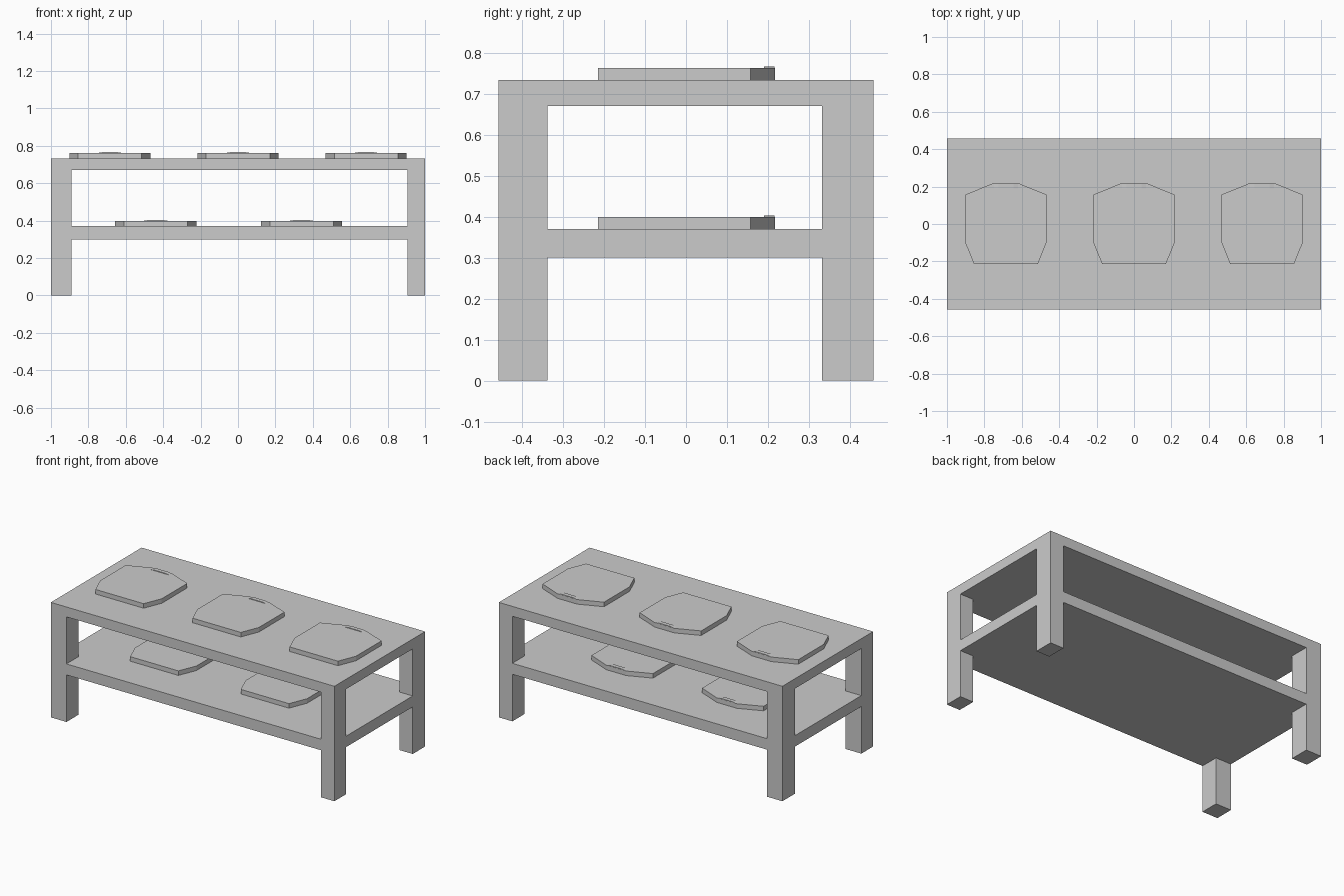
import bpy, bmesh

cube = bpy.data.objects.get("Cube")
if cube:
    bpy.data.objects.remove(cube, do_unlink=True)

grey = bpy.data.materials.new("light_grey")
grey.use_nodes = True
colour = (0.6, 0.6, 0.6, 1)
grey.diffuse_color = colour
grey.node_tree.nodes["Principled BSDF"].inputs["Base Color"].default_value = colour


def finish(bm, name):
    bmesh.ops.remove_doubles(bm, verts=bm.verts, dist=0.0001)
    bmesh.ops.recalc_face_normals(bm, faces=bm.faces)
    mesh = bpy.data.meshes.new(name)
    bm.to_mesh(mesh)
    bm.free()
    mesh.materials.append(grey)
    obj = bpy.data.objects.new(name, mesh)
    bpy.context.collection.objects.link(obj)
    return obj


def loft(bm, lower, upper, z0, z1):
    """Closed prism between two matching outlines."""
    a = [bm.verts.new((x, y, z0)) for x, y in lower]
    b = [bm.verts.new((x, y, z1)) for x, y in upper]
    bm.faces.new(a[::-1])
    bm.faces.new(b)
    for i in range(len(a)):
        j = (i + 1) % len(a)
        bm.faces.new((a[i], a[j], b[j], b[i]))


# Table frame: one welded skin around the solid cells of a small grid
GRID = (
    (-1, -0.89, 0.905, 1),
    (-0.457, -0.338, 0.332, 0.457),
    (0, 0.30, 0.37, 0.67, 0.733),
)


def solid(cell):
    i, j, k = cell
    if not (0 <= i < 3 and 0 <= j < 3 and 0 <= k < 4):
        return False
    return k in (1, 3) or (i != 1 and j != 1)   # slabs, or corner legs


def build_frame():
    bm = bmesh.new()
    cells = [(i, j, k) for i in range(3) for j in range(3) for k in range(4)]
    for cell in filter(solid, cells):
        for axis in range(3):
            for side in (0, 1):
                near = list(cell)
                near[axis] += 2 * side - 1
                if solid(near):
                    continue
                corners = []
                for u, v in ((0, 0), (1, 0), (1, 1), (0, 1)):
                    idx = list(cell)
                    idx[axis] += side
                    idx[(axis + 1) % 3] += u
                    idx[(axis + 2) % 3] += v
                    corners.append(bm.verts.new([GRID[n][idx[n]] for n in range(3)]))
                bm.faces.new(corners)
    return finish(bm, "table_frame")


build_frame()

# Seat pads: eight-sided slabs with a low raised lip at the back
HALF = [(0.17, -0.215), (0.217, -0.10), (0.217, 0.157), (0.07, 0.217)]
OUTLINE = HALF + [(-x, y) for x, y in reversed(HALF)]


def lip(w):
    return [(-w, 0.19), (w, 0.19), (w, 0.216), (-w, 0.216)]


def add_pad(name, x, z):
    bm = bmesh.new()
    loft(bm, OUTLINE, OUTLINE, 0, 0.029)
    loft(bm, lip(0.07), lip(0.04), 0.028, 0.033)
    finish(bm, name).location = (x, 0, z)


for label, x in (("right", -0.685), ("middle", 0), ("left", 0.685)):
    add_pad("upper_pad_" + label, x, 0.733)
for label, x in (("right", -0.44), ("left", 0.34)):
    add_pad("lower_pad_" + label, x, 0.37)
